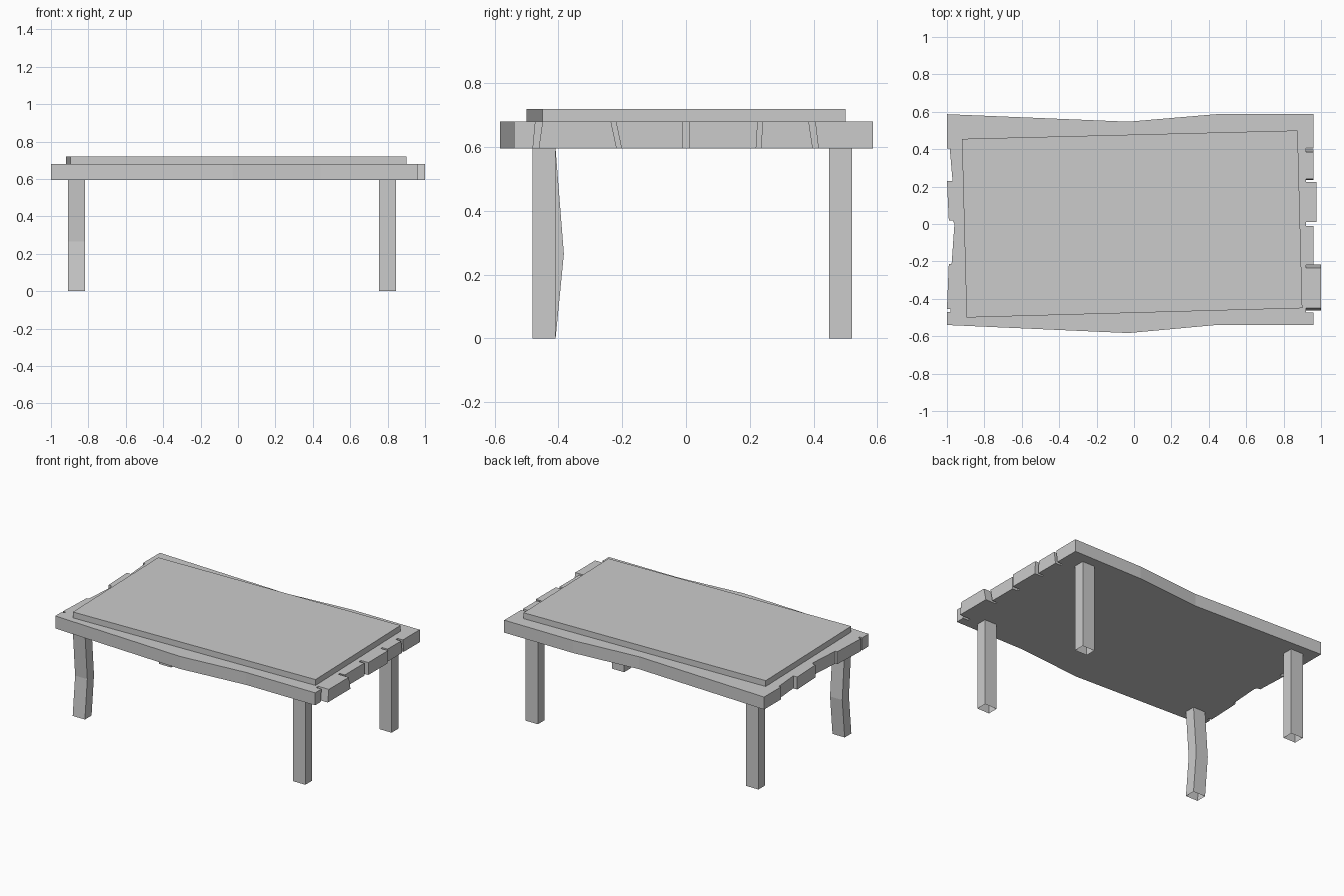
import bpy

if "Cube" in bpy.data.objects:
    bpy.data.objects.remove(bpy.data.objects["Cube"])


def loft(name, rings, cap_ends=True):
    """Join equal-length rings of points, bottom to top, into a flat-shaded solid."""
    n = len(rings[0])
    verts = [p for ring in rings for p in ring]
    faces = []
    for r in range(len(rings) - 1):
        a, b = r * n, (r + 1) * n
        for i in range(n):
            j = (i + 1) % n
            faces.append((a + i, a + j, b + j, b + i))
    if cap_ends:
        faces.append(tuple(reversed(range(n))))
        faces.append(tuple(range(len(verts) - n, len(verts))))
    mesh = bpy.data.meshes.new(name)
    mesh.from_pydata(verts, [], faces)
    obj = bpy.data.objects.new(name, mesh)
    bpy.context.collection.objects.link(obj)
    return obj


LEG_TOP, SLAB_TOP, PANEL_TOP = 0.595, 0.68, 0.72

# Slab outline, counter-clockwise: (x, y at top, y at bottom)
front = [(-1, -.54), (-.03, -.583), (.44, -.54), (.96, -.54)]
back = [(.96, .587), (.44, .587), (-.03, .547), (-1, .587)]
left = [(-1, .405), (-.985, .405), (-.97, .23), (-1, .23), (-.99, .02),
        (-.97, .02), (-.96, 0), (-.975, -.215), (-.99, -.215), (-1, -.455),
        (-.98, -.455), (-.98, -.47), (-1, -.47)]

# Slanted saw grooves on the right edge: (top y0, y1, bottom y0, y1)
grooves = [(-.472, -.45, -.48, -.462), (-.235, -.22, -.217, -.202),
           (-.011, .011, -.011, .011), (.225, .24, .22, .235),
           (.385, .405, .398, .415)]
plank_ends = [.96, 1.0, .96, .975, .96, .96]   # plank x between grooves
right = []
for i, (t0, t1, b0, b1) in enumerate(grooves):
    right += [(plank_ends[i], t0, b0), (.92, t0, b0),
              (.92, t1, b1), (plank_ends[i + 1], t1, b1)]

outline = [(x, y, y) for x, y in front] + right + [(x, y, y) for x, y in back + left]
loft("table_slab", [[(x, yb, LEG_TOP) for x, yt, yb in outline],
                    [(x, yt, SLAB_TOP) for x, yt, yb in outline]])

# Raised panel, slightly rotated on the slab
panel = [(-.895, -.5), (.9, -.45), (.875, .5), (-.92, .455)]
loft("top_panel", [[(x, y, z) for x, y in panel] for z in (SLAB_TOP, PANEL_TOP)])


# Open-ended square legs; the front left one is bowed
def leg(name, x, y, bow=0.0):
    path = [(0, 0), (.265, bow), (LEG_TOP, 0)] if bow else [(0, 0), (LEG_TOP, 0)]
    corners = [(-.046, -.036), (.046, -.036), (.046, .036), (-.046, .036)]
    loft(name, [[(x + dx, y + dy + s, z) for dx, dy in corners] for z, s in path],
         cap_ends=False)


for side, x in (("left", -.864), ("right", .799)):
    for end, y in (("front", -.445), ("back", .484)):
        leg(f"{end}_{side}_leg", x, y, .026 if (side, end) == ("left", "front") else 0)
